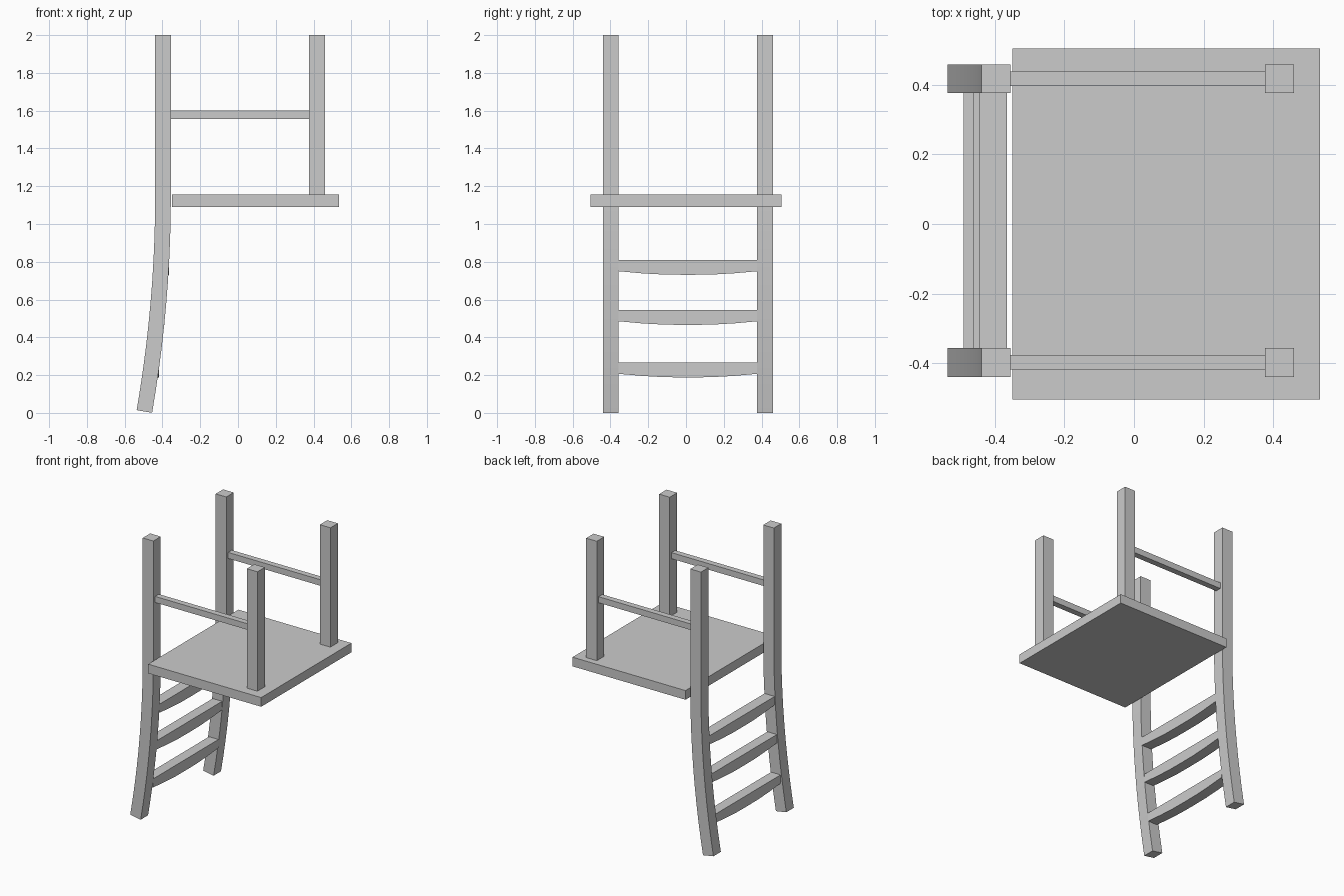
import bpy, bmesh, math
from mathutils import Vector

if "Cube" in bpy.data.objects:
    bpy.data.objects.remove(bpy.data.objects["Cube"])

MID = 0.01      # y of the plane between left and right parts
HALF = 0.0415   # half thickness of legs and posts
SIDES = (("left", -1), ("right", 1))


def finish(bm, name, smooth=False):
    bmesh.ops.recalc_face_normals(bm, faces=bm.faces)
    mesh = bpy.data.meshes.new(name)
    bm.to_mesh(mesh)
    bm.free()
    obj = bpy.data.objects.new(name, mesh)
    bpy.context.collection.objects.link(obj)
    if smooth:
        bpy.ops.object.select_all(action='DESELECT')
        obj.select_set(True)
        bpy.context.view_layer.objects.active = obj
        bpy.ops.object.shade_smooth_by_angle(angle=math.radians(30))
    return obj


def box(name, lo, hi):
    lo, hi = Vector(lo), Vector(hi)
    bm = bmesh.new()
    bmesh.ops.create_cube(bm, size=1)
    for v in bm.verts:
        v.co = (lo + hi) / 2 + v.co * (hi - lo)
    return finish(bm, name)


def loft(name, rings, smooth=True):
    """Skin a row of four-cornered sections and cap both ends."""
    bm = bmesh.new()
    rows = [[bm.verts.new(p) for p in ring] for ring in rings]
    for a, b in zip(rows, rows[1:]):
        for i in range(4):
            j = (i + 1) % 4
            bm.faces.new((a[i], a[j], b[j], b[i]))
    bm.faces.new(rows[0])
    bm.faces.new(rows[-1])
    return finish(bm, name, smooth)


# The chair stands upside down: back posts at the bottom, leg ends on top
box("seat", (-0.35, -0.505, 1.09), (0.535, 0.505, 1.155))

for side, s in SIDES:
    y = MID + s * 0.408

    # Front leg and side stretcher
    box("front_leg_" + side, (0.377, y - HALF, 1.155), (0.46, y + HALF, 2))
    box("side_stretcher_" + side, (-0.355, y - 0.021, 1.557), (0.377, y + 0.021, 1.60))

    # Back post: straight leg, then a backrest part that sweeps outward
    rings = []
    for z in [2] + [1.15 - 1.1425 * i / 10 for i in range(11)]:
        t = max(0, (1.15 - z) / 1.15)
        x = -0.397 - 0.1 * t * t
        slope = 0.2 * t / 1.15
        n = Vector((1, 0, -slope)).normalized() * HALF
        c = Vector((x, y, z))
        w = Vector((0, HALF, 0))
        rings.append([c + n + w, c + n - w, c - n - w, c - n + w])
    loft("back_post_" + side, rings)

# Backrest slats with one bowed edge
for i, (x0, x1, top) in enumerate(((-0.445, -0.366, 0.81),
                                   (-0.462, -0.388, 0.545),
                                   (-0.491, -0.417, 0.267))):
    rings = []
    for k in range(-3, 4):
        y = MID + 0.367 * k / 3
        low = top - 0.06 - (0.019, 0.018, 0.011, 0)[abs(k)]
        rings.append([(x0, y, low), (x1, y, low), (x1, y, top), (x0, y, top)])
    loft("back_slat_%d" % (i + 1), rings)
